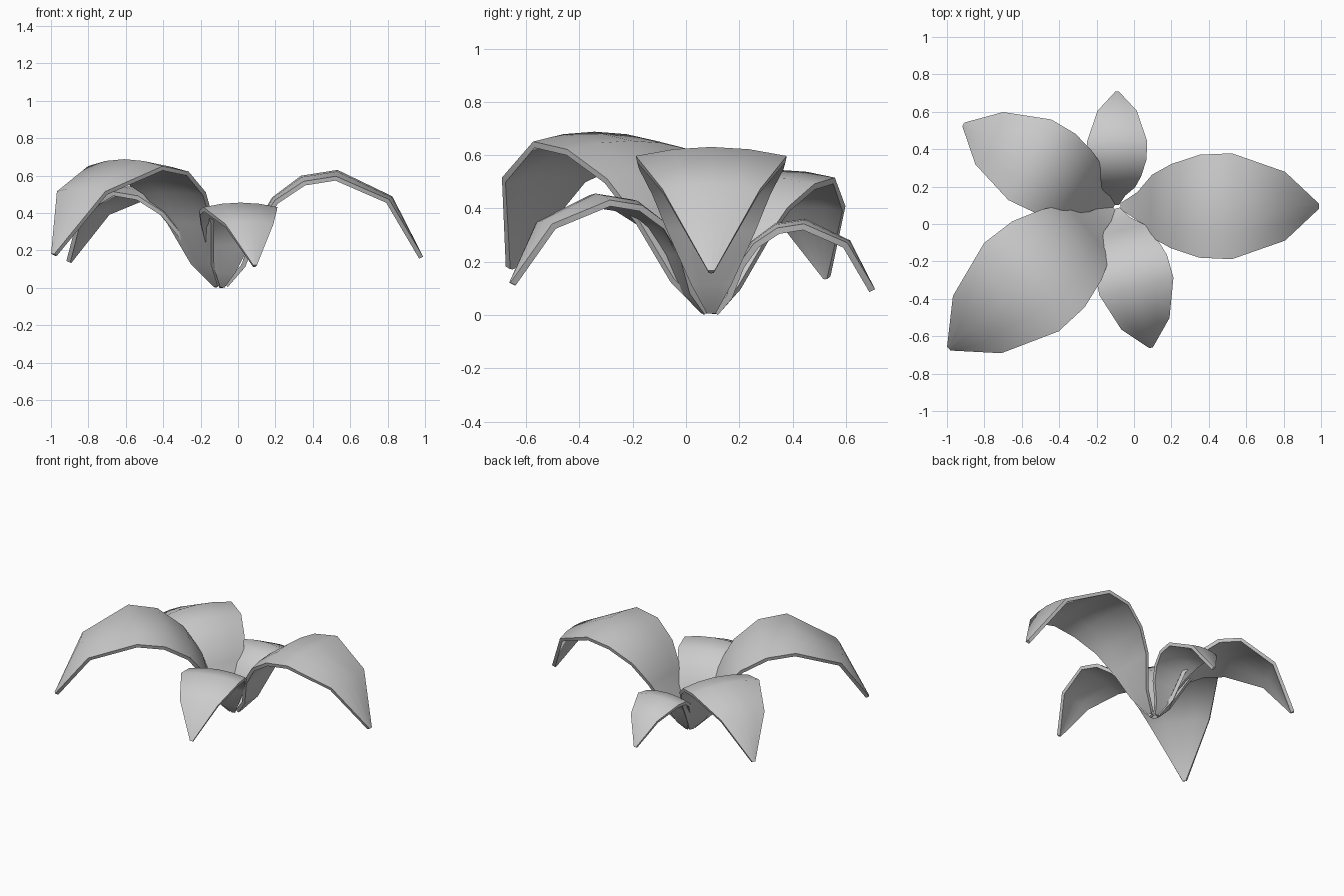
import bpy
import math

if "Cube" in bpy.data.objects:
    bpy.data.objects.remove(bpy.data.objects["Cube"])

# Leaf stations per unit length: distance out, height, half width, edge droop
STATIONS = [
    (0.025, 0.012, 0.015, 0.0),
    (0.110, 0.110, 0.070, 0.0),
    (0.178, 0.300, 0.155, 0.005),
    (0.260, 0.440, 0.207, 0.020),
    (0.400, 0.545, 0.253, 0.030),
    (0.574, 0.573, 0.260, 0.032),
    (0.840, 0.445, 0.168, 0.022),
    (0.990, 0.150, 0.010, 0.0),
]
ACROSS = [-1, -0.5, 0, 0.5, 1]
CENTRE = (-0.09, 0.095)


def leaf(name, length, angle):
    a = math.radians(angle)
    verts, faces = [], []
    n, last = len(ACROSS), len(STATIONS) - 1
    for i, (d, z, w, droop) in enumerate(STATIONS):
        # surface normal in the leaf's own vertical plane
        p, q = STATIONS[max(i - 1, 0)], STATIONS[min(i + 1, last)]
        td, tz = q[0] - p[0], q[1] - p[1]
        m = math.hypot(td, tz)
        for t in ACROSS:
            dd = length * (d + tz / m * droop * t * t)
            zz = length * (z - td / m * droop * t * t)
            s = length * w * t
            verts.append((CENTRE[0] + dd * math.cos(a) - s * math.sin(a),
                          CENTRE[1] + dd * math.sin(a) + s * math.cos(a), zz))
    for i in range(last):
        for j in range(n - 1):
            k = i * n + j
            faces.append((k, k + n, k + n + 1, k + 1))
    mesh = bpy.data.meshes.new(name)
    mesh.from_pydata(verts, [], faces)
    ob = bpy.data.objects.new(name, mesh)
    bpy.context.collection.objects.link(ob)
    # thin blade thickness
    mod = ob.modifiers.new("thickness", 'SOLIDIFY')
    mod.thickness = 0.024
    mod.offset = 0
    bpy.ops.object.select_all(action='DESELECT')
    ob.select_set(True)
    bpy.context.view_layer.objects.active = ob
    bpy.ops.object.modifier_apply(modifier=mod.name)
    bpy.ops.object.shade_smooth_by_angle(angle=math.radians(40))


# Five arching leaves around the shared root
leaf("leaf_right", 1.08, 0)
leaf("leaf_back", 0.61, 90)
leaf("leaf_back_left", 0.93, 152)
leaf("leaf_front_left", 1.18, 220.2)
leaf("leaf_front_right", 0.775, -76.5)
